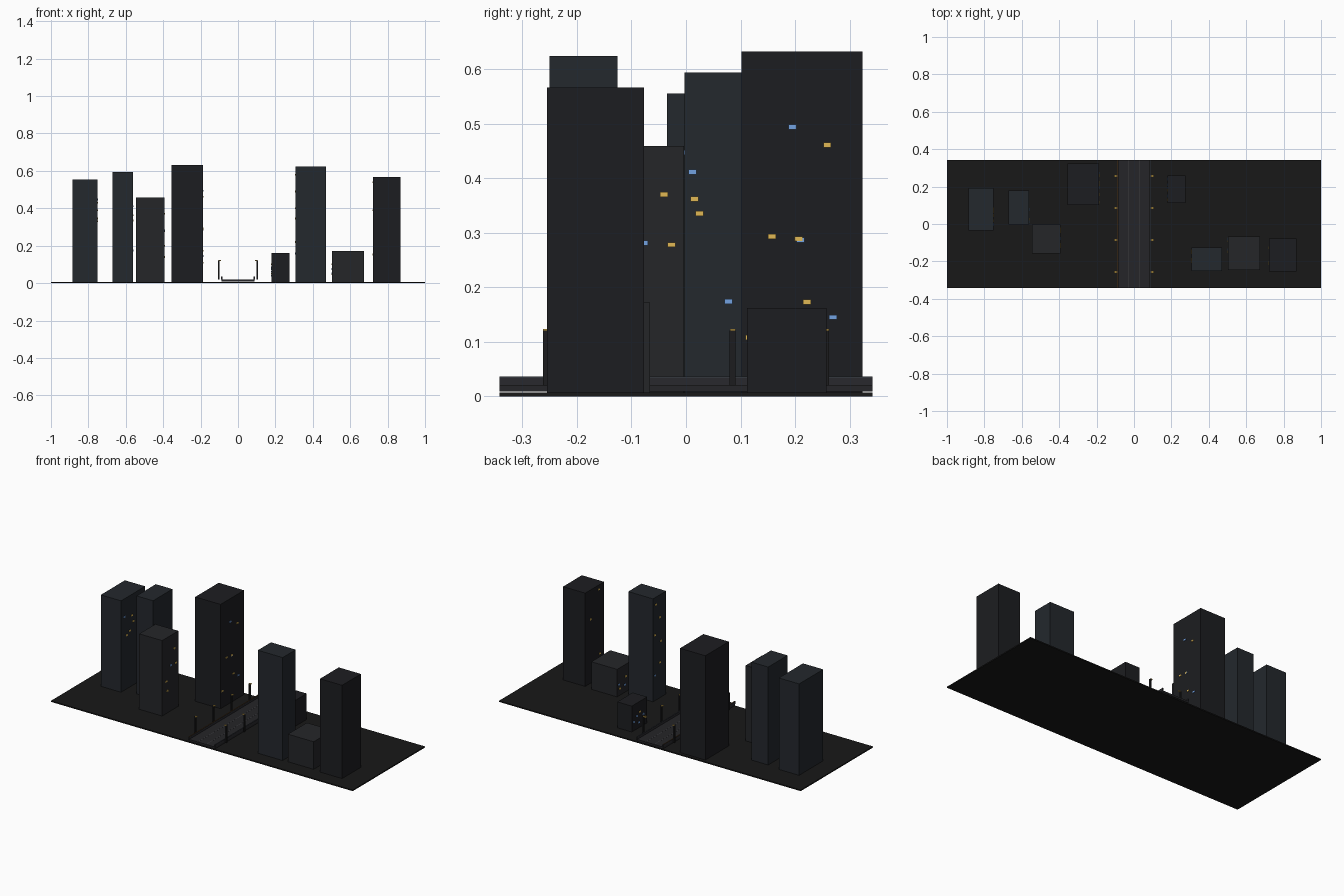
import bpy


def material(name, rgb):
    m = bpy.data.materials.new(name)
    m.diffuse_color = (*rgb, 1)
    return m


GROUND = material("asphalt", (0.009, 0.009, 0.009))
ROAD = material("road_grey", (0.018, 0.018, 0.021))
RAIL = material("rail_grey", (0.022, 0.022, 0.026))
POLE = material("pole_black", (0.012, 0.012, 0.013))
STRIPE = material("lane_paint", (0.05, 0.05, 0.055))
AMBER = material("amber_strip", (0.12, 0.055, 0.015))
SLATE = material("steel_strip", (0.05, 0.06, 0.075))
TINT = [material("tower_blue", (0.017, 0.021, 0.026)),
        material("tower_grey", (0.018, 0.019, 0.022)),
        material("tower_dark", (0.012, 0.0125, 0.015))]
WARM = material("warm_light", (0.75, 0.48, 0.09))
COOL = material("cool_light", (0.17, 0.36, 0.75))


def box(name, x, y, z, mat):
    """Axis-aligned box from (min, max) ranges."""
    v = [(a, b, c) for a in x for b in y for c in z]
    f = [(0, 1, 3, 2), (4, 6, 7, 5), (0, 4, 5, 1),
         (2, 3, 7, 6), (0, 2, 6, 4), (1, 5, 7, 3)]
    me = bpy.data.meshes.new(name)
    me.from_pydata(v, [], f)
    me.materials.append(mat)
    ob = bpy.data.objects.new(name, me)
    bpy.context.collection.objects.link(ob)
    return ob


def around(c, size):
    return (c - size / 2, c + size / 2)


LEN = (-0.342, 0.342)
BASE = 0.007

# ground plate and raised road deck
box("ground", (-1, 1), LEN, (0, BASE), GROUND)
box("road_deck", (-0.087, 0.087), LEN, (0.009, 0.02), ROAD)

# lane lines, side rails with coloured strips, street lamps
for side, strip in ((-1, AMBER), (1, SLATE)):
    box("lane_line", around(side * 0.028, 0.003), LEN, (0.02, 0.0205), STRIPE)
    box("side_rail", around(side * 0.087, 0.006), LEN, (0.02, 0.0345), RAIL)
    box("rail_strip", around(side * 0.087, 0.004), LEN, (0.0345, 0.036), strip)
    for i in range(4):
        y = -0.257 + i * 0.1713
        box("lamp_post", around(side * 0.103, 0.008), around(y, 0.011), (0.02, 0.121), POLE)
        box("lamp_head", around(side * 0.097, 0.012), around(y, 0.010), (0.119, 0.123), WARM)

# towers: x range, y range, height, tint, lit windows (y, z) warm and cool
towers = [
    ((-0.885, -0.751), (-0.035, 0.193), 0.555, 0,
     [(0.065, 0.43), (0.017, 0.33), (0.046, 0.345), (0.08, 0.39)], [(-0.003, 0.447)]),
    ((-0.671, -0.561), (-0.003, 0.18), 0.594, 0,
     [(0.0155, 0.362), (0.025, 0.335)], [(0.012, 0.411), (0.078, 0.174)]),
    ((-0.545, -0.393), (-0.157, -0.004), 0.459, 1,
     [(-0.04, 0.37), (-0.027, 0.278), (-0.12, 0.2), (-0.11, 0.14)], [(-0.077, 0.281)]),
    ((-0.355, -0.187), (0.102, 0.324), 0.632, 2,
     [(0.259, 0.461), (0.158, 0.293), (0.206, 0.289), (0.222, 0.173), (0.116, 0.108)],
     [(0.195, 0.494), (0.21, 0.287), (0.27, 0.145)]),
    ((0.179, 0.275), (0.112, 0.258), 0.162, 2,
     [(0.18, 0.10), (0.13, 0.05)], [(0.21, 0.085), (0.24, 0.06), (0.15, 0.075), (0.19, 0.04)]),
    ((0.307, 0.471), (-0.25, -0.126), 0.624, 0,
     [(-0.153, 0.58), (-0.19, 0.49), (-0.144, 0.40), (-0.2, 0.345), (-0.19, 0.22)],
     [(-0.144, 0.158)]),
    ((0.503, 0.674), (-0.246, -0.066), 0.172, 1,
     [(-0.148, 0.10), (-0.09, 0.048)], [(-0.138, 0.053), (-0.08, 0.075)]),
    ((0.722, 0.869), (-0.255, -0.077), 0.566, 2,
     [(-0.204, 0.54), (-0.127, 0.39), (-0.213, 0.153)], []),
]

for x, y, h, tint, warm, cool in towers:
    box("tower", x, y, (BASE, h), TINT[tint])
    # windows sit on the wall facing the road
    wall = x[1] if x[1] < 0 else x[0]
    for spots, mat in ((warm, WARM), (cool, COOL)):
        for wy, wz in spots:
            box("lit_window", around(wall, 0.006), around(wy, 0.0146), around(wz, 0.009), mat)
